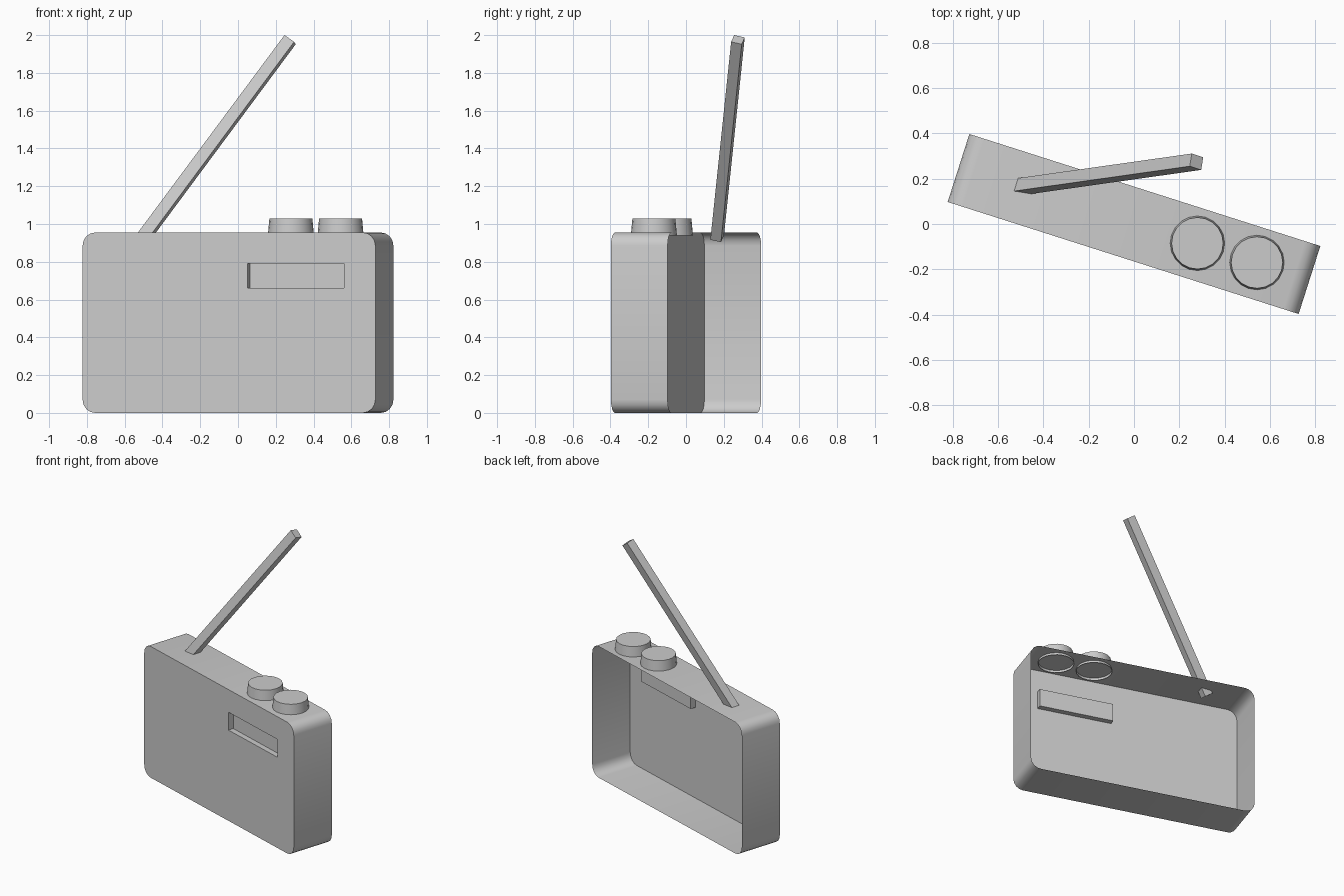
import bpy, bmesh, math
from mathutils import Matrix, Vector

if "Cube" in bpy.data.objects:
    bpy.data.objects.remove(bpy.data.objects["Cube"])

L, D, H, R = 1.627, 0.315, 0.955, 0.07      # case length, depth, height, corner radius
TURN = Matrix.Rotation(math.radians(-17.7), 4, 'Z')


def finish(bm, name, matrix=Matrix()):
    bmesh.ops.recalc_face_normals(bm, faces=bm.faces)
    me = bpy.data.meshes.new(name)
    bm.to_mesh(me)
    bm.free()
    ob = bpy.data.objects.new(name, me)
    bpy.context.collection.objects.link(ob)
    ob.matrix_world = matrix
    bpy.ops.object.select_all(action='DESELECT')
    ob.select_set(True)
    bpy.context.view_layer.objects.active = ob
    bpy.ops.object.shade_smooth_by_angle(angle=math.radians(35))
    return ob


def loop(bm, pts, y):
    vs = [bm.verts.new((x, y, z)) for x, z in pts]
    return [bm.edges.new((vs[i], vs[(i + 1) % len(vs)])) for i in range(len(vs))]


def push_back(bm, edges, depth):
    out = bmesh.ops.extrude_edge_only(bm, edges=edges)['geom']
    bmesh.ops.translate(bm, vec=(0, depth, 0),
                        verts=[v for v in out if isinstance(v, bmesh.types.BMVert)])
    return [e for e in out if isinstance(e, bmesh.types.BMEdge)]


# Case: rounded front panel with a dial window, thin walls, open back
outline = []
for i, (sx, sz) in enumerate([(1, 1), (-1, 1), (-1, -1), (1, -1)]):
    for k in range(5):
        a = math.radians(90 * i + 22.5 * k)
        outline.append((sx * (L / 2 - R) + R * math.cos(a),
                        H / 2 + sz * (H / 2 - R) + R * math.sin(a)))
window = [(0.103, 0.66), (0.638, 0.66), (0.638, 0.79), (0.103, 0.79)]
bm = bmesh.new()
rim = loop(bm, outline, -D / 2)
hole = loop(bm, window, -D / 2)
bmesh.ops.triangle_fill(bm, edges=rim + hole, use_beauty=True)
push_back(bm, rim, D)
# Recessed dial behind the window
dial = push_back(bm, hole, 0.04)
bmesh.ops.contextual_create(bm, geom=dial)
finish(bm, "radio_case", TURN)

# Knobs: tapered caps, open underneath
for name, x, y in [("tuning_knob", 0.28, -0.085), ("volume_knob", 0.543, -0.17)]:
    bm = bmesh.new()
    bmesh.ops.create_cone(bm, cap_ends=True, segments=20, radius1=0.122, radius2=0.114, depth=0.09)
    base = [f for f in bm.faces if all(v.co.z < 0 for v in f.verts)]
    bmesh.ops.delete(bm, geom=base, context='FACES_ONLY')
    finish(bm, name, Matrix.Translation((x, y, 0.983)) @ TURN)

# Antenna: square rod leaning from the top of the case
foot, tip = Vector((-0.502, 0.165, 0.928)), Vector((0.276, 0.275, 1.976))
axis = (tip - foot).normalized()
back = TURN.to_3x3() @ Vector((0, 1, 0))
back = (back - axis * back.dot(axis)).normalized()
side = back.cross(axis)
rot = Matrix((side, back, axis)).transposed().to_4x4()
bm = bmesh.new()
bmesh.ops.create_cube(bm, size=1)
bmesh.ops.scale(bm, vec=(0.064, 0.058, (tip - foot).length), verts=bm.verts)
finish(bm, "antenna", Matrix.Translation((foot + tip) / 2) @ rot)
